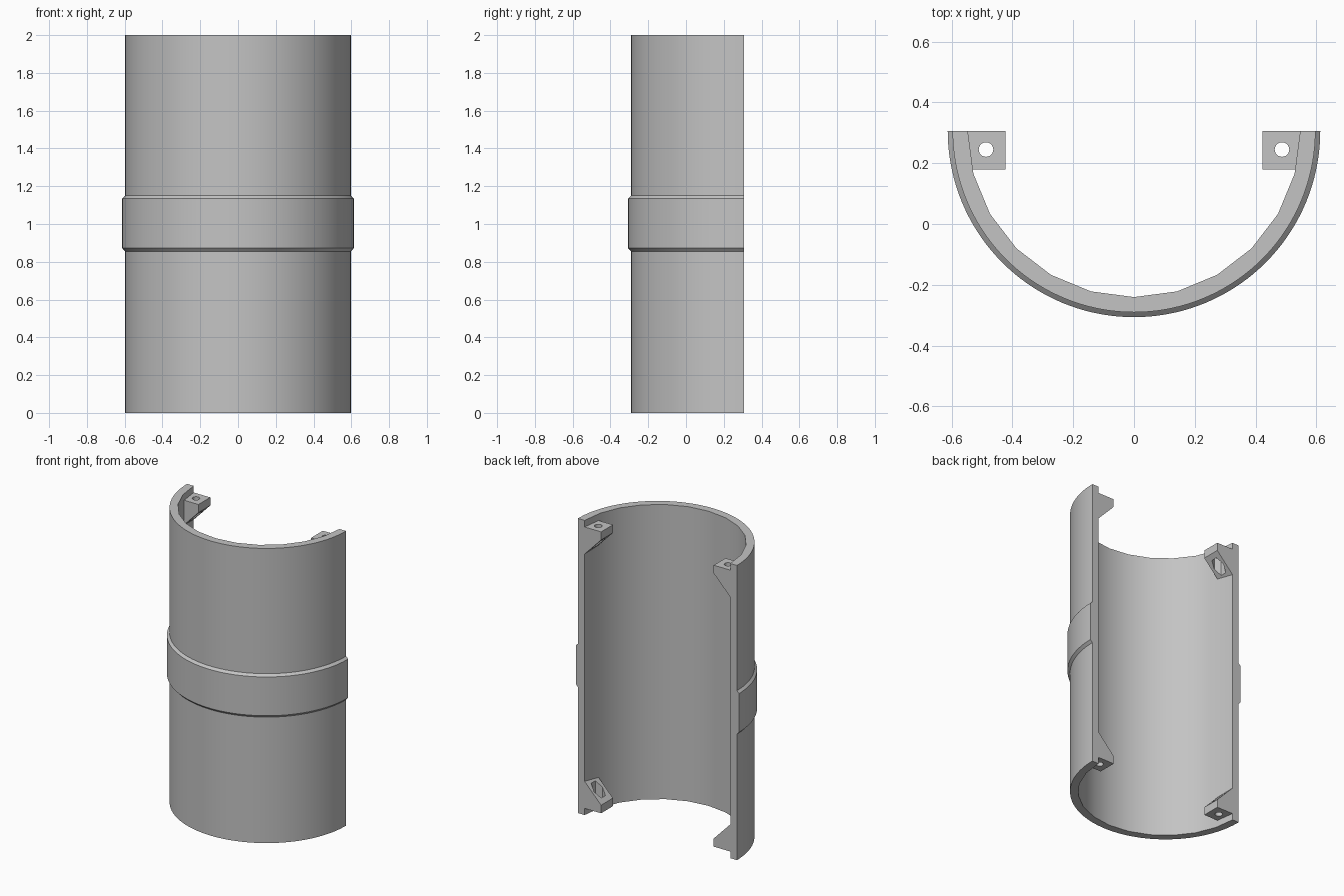
import bpy, bmesh, math
from mathutils import Vector

if "Cube" in bpy.data.objects:
    bpy.data.objects.remove(bpy.data.objects["Cube"])

CY = 0.3065                      # the half tube's axis, on the back plane
R_OUT, R_IN, R_BAND = 0.597, 0.547, 0.613

grey = bpy.data.materials.new("plain grey")
grey.diffuse_color = (0.55, 0.55, 0.55, 1)
grey.use_nodes = True
grey.node_tree.nodes["Principled BSDF"].inputs["Base Color"].default_value = grey.diffuse_color


def make_object(name, bm):
    bmesh.ops.recalc_face_normals(bm, faces=bm.faces)
    mesh = bpy.data.meshes.new(name)
    bm.to_mesh(mesh)
    bm.free()
    mesh.materials.append(grey)
    ob = bpy.data.objects.new(name, mesh)
    bpy.context.collection.objects.link(ob)
    return ob


def smooth(ob):
    bpy.ops.object.select_all(action='DESELECT')
    bpy.context.view_layer.objects.active = ob
    ob.select_set(True)
    bpy.ops.object.shade_smooth_by_angle(angle=math.radians(30))


def arc(bm, r, z, n):
    return [bm.verts.new((r * math.cos(a), CY - r * math.sin(a), z))
            for a in (math.pi * i / n for i in range(n + 1))]


def bridge(bm, a, b):
    for i in range(len(a) - 1):
        bm.faces.new((a[i], a[i + 1], b[i + 1], b[i]))


# Half tube: finely curved outside, coarser inside
bm = bmesh.new()
n_out, n_in = 72, 12
out0, out1 = arc(bm, R_OUT, 0, n_out), arc(bm, R_OUT, 2, n_out)
in0, in1 = arc(bm, R_IN, 0, n_in), arc(bm, R_IN, 2, n_in)
bridge(bm, out0, out1)
bridge(bm, in0, in1)
k = n_out // n_in
for o, i in ((out0, in0), (out1, in1)):          # end rims
    for s in range(n_in):
        bm.faces.new(o[s * k:(s + 1) * k + 1] + [i[s + 1], i[s]])
for e in (0, -1):                                # lengthwise cut edges
    bm.faces.new((out0[e], out1[e], in1[e], in0[e]))
smooth(make_object("half_tube", bm))

# Raised band with chamfered edges
bm = bmesh.new()
profile = [(R_OUT - 0.01, 0.855), (R_OUT, 0.855), (R_BAND, 0.872),
           (R_BAND, 1.135), (R_OUT, 1.15), (R_OUT - 0.01, 1.15)]
rings = [arc(bm, r, z, n_out) for r, z in profile]
for j in range(len(rings)):
    bridge(bm, rings[j], rings[(j + 1) % len(rings)])
for e in (0, -1):
    bm.faces.new([r[e] for r in rings])
smooth(make_object("raised_band", bm))


def cutter(name, x, y, z0, z1, r, n):
    bm = bmesh.new()
    bmesh.ops.create_cone(bm, cap_ends=True, segments=n, radius1=r, radius2=r,
                          depth=z1 - z0)
    bmesh.ops.translate(bm, vec=Vector((x, y, (z0 + z1) / 2)), verts=bm.verts)
    ob = make_object(name, bm)
    ob.hide_render = True
    return ob


# Screw tabs: wedge brackets with a bolt hole and hexagonal nut pocket
RECESS, THICK, Y0 = 0.045, 0.055, 0.18
for sx, side in ((-1, "left"), (1, "right")):
    for top in (False, True):
        def height(h):
            return 2 - h if top else h
        bm = bmesh.new()
        outline = [(0.565, RECESS), (0.423, RECESS), (0.423, RECESS + THICK),
                   (0.548, RECESS + THICK + 0.13), (0.565, RECESS + THICK + 0.13)]
        front = [bm.verts.new((sx * x, Y0, height(h))) for x, h in outline]
        back = [bm.verts.new((sx * x, CY, height(h))) for x, h in outline]
        bm.faces.new(front)
        bm.faces.new(back)
        for i in range(5):
            j = (i + 1) % 5
            bm.faces.new((front[i], front[j], back[j], back[i]))
        tab = make_object(f"{side}_{'top' if top else 'bottom'}_tab", bm)
        x, y = sx * 0.487, 0.245
        cuts = []
        for label, h0, h1, r, n in (("hole", 0, 0.4, 0.024, 24),
                                    ("pocket", RECESS + 0.04, 0.4, 0.044, 6)):
            z0, z1 = sorted((height(h0), height(h1)))
            c = cutter(f"{tab.name}_{label}_cutter", x, y, z0, z1, r, n)
            mod = tab.modifiers.new(label, 'BOOLEAN')
            mod.operation, mod.solver, mod.object = 'DIFFERENCE', 'EXACT', c
            cuts.append(c)
        bpy.ops.object.select_all(action='DESELECT')
        bpy.context.view_layer.objects.active = tab
        tab.select_set(True)
        for label in ("hole", "pocket"):
            bpy.ops.object.modifier_apply(modifier=label)
        for c in cuts:
            bpy.data.objects.remove(c)
        smooth(tab)
